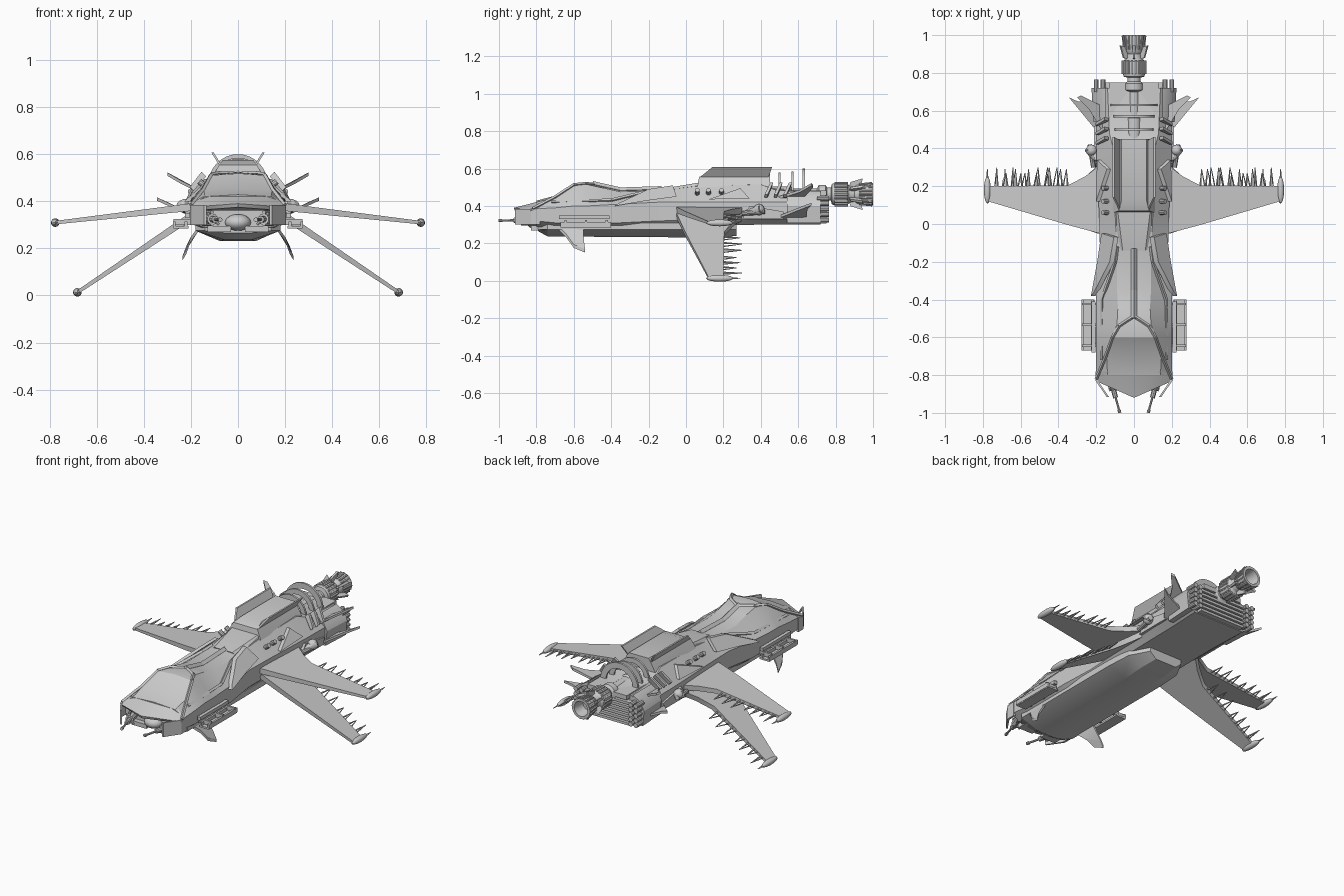
import bpy, bmesh, math
from mathutils import Vector, Matrix

if "Cube" in bpy.data.objects:
    bpy.data.objects.remove(bpy.data.objects["Cube"])

def finish(name, bm, mirror=False, angle=30):
    bmesh.ops.recalc_face_normals(bm, faces=bm.faces)
    me = bpy.data.meshes.new(name)
    bm.to_mesh(me); bm.free()
    for p in me.polygons:
        p.use_smooth = True
    me.set_sharp_from_angle(angle=math.radians(angle))
    ob = bpy.data.objects.new(name, me)
    bpy.context.collection.objects.link(ob)
    if mirror:
        ob.modifiers.new("mirror", 'MIRROR')
    return ob

def loft(name, stations):
    """stations: (y, half profile of (x, z) from bottom centre to top centre)"""
    bm, rings = bmesh.new(), []
    for y, half in stations:
        full = half + [(-x, z) for x, z in half[-2:0:-1]]
        rings.append([bm.verts.new((x, y, z)) for x, z in full])
    n = len(rings[0])
    for a, b in zip(rings, rings[1:]):
        for i in range(n):
            bm.faces.new((a[i], a[(i+1) % n], b[(i+1) % n], b[i]))
    bm.faces.new(rings[0]); bm.faces.new(rings[-1])
    return finish(name, bm, angle=20)

def hull(bm, pts):
    vs = [bm.verts.new(p) for p in pts]
    r = bmesh.ops.convex_hull(bm, input=vs)
    bmesh.ops.delete(bm, geom=list({v for v in r['geom_interior'] if isinstance(v, bmesh.types.BMVert)}), context='VERTS')

def box(bm, x0, x1, y0, y1, z0, z1):
    hull(bm, [(x, y, z) for x in (x0, x1) for y in (y0, y1) for z in (z0, z1)])

def rod(bm, a, b, r1, r2=None, seg=8):
    a, b = Vector(a), Vector(b)
    m = Matrix.Translation((a+b)/2) @ (b-a).to_track_quat('Z', 'Y').to_matrix().to_4x4()
    bmesh.ops.create_cone(bm, cap_ends=True, segments=seg, radius1=r1,
                          radius2=r1 if r2 is None else r2, depth=(b-a).length, matrix=m)

def ball(bm, c, s):
    bmesh.ops.create_uvsphere(bm, u_segments=16, v_segments=10, radius=1,
                              matrix=Matrix.Translation(c) @ Matrix.Diagonal((*s, 1)))

def plate(bm, outline, fn):
    """flat outline (u, v); fn(u, v, side) gives the 3D point of each skin"""
    top = [bm.verts.new(fn(u, v, 1)) for u, v in outline]
    bot = [bm.verts.new(fn(u, v, -1)) for u, v in outline]
    bm.faces.new(top); bm.faces.new(bot[::-1])
    for i in range(len(top)):
        j = (i+1) % len(top)
        bm.faces.new((top[i], bot[i], bot[j], top[j]))

# main hull: y, bottom half width, bottom z, side half width, side top z, roof half width, roof z
rows = [(-.80, .15, .29, .20, .385, .14, .42), (-.70, .16, .28, .20, .39, .145, .447),
        (-.60, .16, .28, .20, .40, .115, .51), (-.53, .16, .28, .20, .40, .09, .515),
        (-.44, .16, .28, .20, .405, .085, .495), (-.35, .16, .28, .20, .41, .09, .475),
        (-.15, .16, .29, .18, .42, .09, .48), (.05, .16, .295, .185, .42, .10, .505),
        (.40, .16, .30, .20, .42, .11, .515), (.48, .16, .30, .20, .42, .13, .485),
        (.72, .17, .30, .205, .42, .14, .475)]
loft("fuselage", [(y, [(0, zb), (wb, zb), (w, zb+.03), (w, zs), (wt, zt), (0, zt+.008)])
                  for y, wb, zb, w, zs, wt, zt in rows])

# belly keel
loft("keel", [(y, [(0, zb), (wb, zb), (w, .275), (w, .31), (0, .31)]) for y, w, wb, zb in
              [(-.79, .14, .05, .265), (-.74, .18, .06, .237), (0, .18, .07, .232),
               (.16, .17, .08, .232), (.27, .11, .07, .24)]])

# nose roof overhang, angled cheek plates and chin
bm = bmesh.new()
hull(bm, [(0, -.92, .39), (0, -.915, .375)] + [(s*x, y, z) for s in (1, -1) for x, y, z in
     [(.205, -.83, .375), (.195, -.82, .36), (.2, -.78, .39), (.14, -.78, .426), (.19, -.78, .36)]])
finish("nose_roof", bm)
bm = bmesh.new()
for (xa, ya), (xb, yb) in [((.203, -.78), (.203, -.83)), ((.203, -.83), (.145, -.915))]:
    zt = .385
    hull(bm, [(x-d, y, z) for x, y in ((xa, ya), (xb, yb)) for d in (0, .012) for z in (.30, zt)])
box(bm, .03, .13, -.83, -.75, .27, .295)
finish("cheek_plates", bm, True)

# nose guns and chin turret
bm = bmesh.new()
a, b = Vector((.13, -.80, .325)), Vector((.075, -1.0, .322))
for t0, t1, r in [(0, .4, .024), (.35, .6, .014), (.5, .97, .006), (.92, 1, .009)]:
    rod(bm, a.lerp(b, t0), a.lerp(b, t1), r, seg=10)
for dz in (-.022, .028):
    rod(bm, (.15, -.80, .325+dz), (.11, -.88, .325+dz), .008)
rod(bm, (.08, -.875, .30), (.13, -.875, .35), .006)
finish("nose_guns", bm, True)
bm = bmesh.new()
ball(bm, (0, -.80, .31), (.055, .05, .035))
finish("chin_turret", bm)

# canopy frame strips
bm = bmesh.new()
path = [(.2, -.82, .385), (.15, -.70, .448), (.115, -.60, .513), (.08, -.54, .519), (.003, -.49, .516)]
for p, q in zip(path, path[1:]):
    rod(bm, p, q, .009, seg=4)
path = [(.17, -.72, .42), (.17, -.40, .43), (.10, -.20, .478), (.09, -.12, .488)]
for p, q in zip(path, path[1:]):
    rod(bm, p, q, .01, seg=4)
finish("canopy_frame", bm, True)
bm = bmesh.new()
for p, q in [((0, -.5, .517), (0, -.35, .483)), ((0, -.35, .483), (0, -.13, .49))]:
    rod(bm, p, q, .016, seg=4)
hull(bm, [(s*x, y, z) for s in (1, -1) for x, y, z in [(.06, -.14, .49), (.09, .1, .53), (.09, .3, .53),
     (.09, -.13, .47), (.11, .1, .48), (.11, .3, .5)]])
finish("spine", bm)

# shoulder strakes and triangular side panels lying on the sloped flank
bm = bmesh.new()
plate(bm, [(-.38, .40), (-.20, .43), (-.05, .45), (-.07, .51), (-.20, .49), (-.36, .415)],
      lambda y, z, s: (.205-(z-.41)*1.1 + s*.012, y, z))
plate(bm, [(.12, .435), (.34, .44), (.29, .495)], lambda y, z, s: (.205-(z-.42)*.95 + s*.01, y, z))
plate(bm, [(.30, .33), (.52, .33), (.52, .37), (.34, .40)], lambda y, z, s: (.2 + s*.012, y, z))
finish("side_panels", bm, True)

# side rivets, slanted vents and side gun pod
bm = bmesh.new()
for y in (.06, .12, .19):
    rod(bm, (.14, y, .465), (.165, y, .485), .013, seg=10)
for y in (.42, .47, .52):
    hull(bm, [(x, y+dy+k, z) for x, z, k in ((.19, .445, 0), (.135, .505, .025), (.155, .525, .03), (.205, .46, 0))
              for dy in (0, .016)])
ball(bm, (.225, .39, .38), (.03, .03, .03))
rod(bm, (.19, .33, .36), (.245, .40, .385), .02, seg=12)
rod(bm, (.215, .30, .36), (.235, .42, .37), .013, seg=10)
finish("flank_details", bm, True)

# roof tray with flared sides
bm = bmesh.new()
hull(bm, [(s*x, y, z) for s in (1, -1) for x, y, z in [(.11, .06, .50), (.11, .45, .50), (.08, .07, .555),
     (.08, .45, .555), (.065, .13, .575), (.065, .45, .575)]])
finish("roof_tray", bm)
bm = bmesh.new()
hull(bm, [(x-d, y, z) for d in (0, .01) for x, y, z in
     [(.078, .07, .55), (.078, .44, .55), (.113, .46, .607), (.113, .14, .607)]])
finish("roof_tray_sides", bm, True)

# four wings with tip pods and wire barbs
outline = [(-.02, -.05), (.15, -.005), (.575, .12), (.575, .20), (.15, .205), (.06, .25), (-.02, .31)]
for name, x0, z0, ang in (("upper_wings", .2, .375, -6.5), ("lower_wings", .2, .335, -33.7)):
    c, sn = math.cos(math.radians(ang)), math.sin(math.radians(ang))
    def P(s, y, h=0):
        return (x0 + s*c - h*sn, y, z0 + s*sn + h*c)
    bm = bmesh.new()
    plate(bm, outline, lambda s, y, k: P(s, y, k*(.016 - .015*s)))
    ball(bm, P(.58, .18), (.018, .072, .018))
    finish(name, bm, True)
    bm = bmesh.new()
    for s, l, w in ((.19, .09, .03), (.25, .10, .035), (.31, .10, .03), (.38, .07, .025),
                    (.43, .09, .02), (.48, .07, .025), (.53, .10, .015), (.58, .09, .012)):
        tip = P(s, .20+l)
        rod(bm, P(s-w*.3, .195), tip, .006, .002, 5)
        rod(bm, P(s+w*.7, .195), tip, .004, .002, 5)
    finish(name[:-1] + "_barbs", bm, True)

# rear side fins and front belly fins
bm = bmesh.new()
def fin(pts, t=.007):
    plate(bm, [(i, 0) for i in range(len(pts))],
          lambda i, v, k: (pts[i][0], pts[i][1], pts[i][2] + k*t))
fin([(.18, .47, .33), (.27, .58, .375), (.345, .67, .41), (.33, .62, .405), (.29, .65, .385), (.18, .66, .33)][:3]
    + [(.30, .65, .39), (.18, .64, .33)])
fin([(.16, .48, .44), (.24, .61, .48), (.30, .67, .515), (.28, .68, .505), (.16, .62, .44)])
fin([(.17, -.68, .28), (.20, -.64, .24), (.22, -.60, .185), (.235, -.54, .16), (.22, -.545, .20), (.17, -.55, .28)], .009)
finish("side_fins", bm, True)

# boarding ladder frames
bm = bmesh.new()
for x in (.215, .265):
    box(bm, x, x+.012, -.67, -.40, .29, .315)
box(bm, .205, .225, -.68, -.41, .33, .35)
box(bm, .21, .275, -.67, -.40, .285, .295)
for y in (-.65, -.54, -.43):
    box(bm, .19, .275, y, y+.012, .30, .325)
finish("side_steps", bm, True)

# stern: side blocks, thruster stacks and slatted grille
bm = bmesh.new()
hull(bm, [(x, y, z) for y, d in ((.54, 0), (.72, .01)) for x, z in
          ((.15, .31), (.205+d, .31), (.215+d, .40), (.19+d, .45), (.15, .48))])
for i in range(5):
    for x in (.165, .2):
        rod(bm, (x, .70, .325+i*.029), (x, .765, .325+i*.029), .0135, seg=10)
finish("stern_thrusters", bm, True)
bm = bmesh.new()
for i in range(6):
    box(bm, -.15, .15, .71, .75, .305+i*.025, .32+i*.025)
box(bm, -.13, .13, .46, .75, .455, .482)
finish("stern_grille", bm)

# arched ribs over the engine pipe
bm = bmesh.new()
for y, r in ((.50, .105), (.57, .11), (.63, .125)):
    n = 16
    ang = [math.pi*i/n for i in range(n+1)]
    arc = [(r*math.cos(a), r*math.sin(a)) for a in ang] + [(r*.72*math.cos(a), r*.72*math.sin(a)) for a in ang[::-1]]
    plate(bm, arc, lambda u, v, k: (u, y + k*.006, .475+v))
finish("engine_ribs", bm)

# tail engine: turned profile, cooling ridges and fins
bm, Z, N = bmesh.new(), .463, 24
prof = [(0, .44), (.04, .44), (.04, .56), (.03, .57), (.03, .70), (.05, .71), (.05, .745), (.035, .755), (.035, .775),
        (.055, .78), (.06, .80), (.06, .86), (.045, .875), (.04, .90), (.05, .915), (.055, .95), (.06, 1.0),
        (.045, 1.0), (.035, .93), (0, .93)]
vs = [bm.verts.new((r, y, Z)) for r, y in prof]
es = [bm.edges.new(e) for e in zip(vs, vs[1:])]
bmesh.ops.spin(bm, geom=vs+es, cent=(0, 0, Z), axis=(0, 1, 0), angle=2*math.pi, steps=N)
bmesh.ops.remove_doubles(bm, verts=bm.verts, dist=1e-4)
finish("tail_engine", bm)
bm = bmesh.new()
def polar(r, a, y):
    return (r*math.cos(a), y, Z + r*math.sin(a))
for i in range(18):
    a = 2*math.pi*i/18
    rod(bm, polar(.06, a, .795), polar(.06, a, .865), .007, seg=6)
    rod(bm, polar(.053, a, .925), polar(.06, a, .995), .006, seg=6)
for i in range(6):
    a = math.pi*(i/3 + 1/6)
    hull(bm, [polar(r, a+d, y) for d in (-.09, .09) for r, y in
              ((.035, .87), (.065, .88), (.085, .945), (.045, .935))])
finish("engine_ridges", bm)
